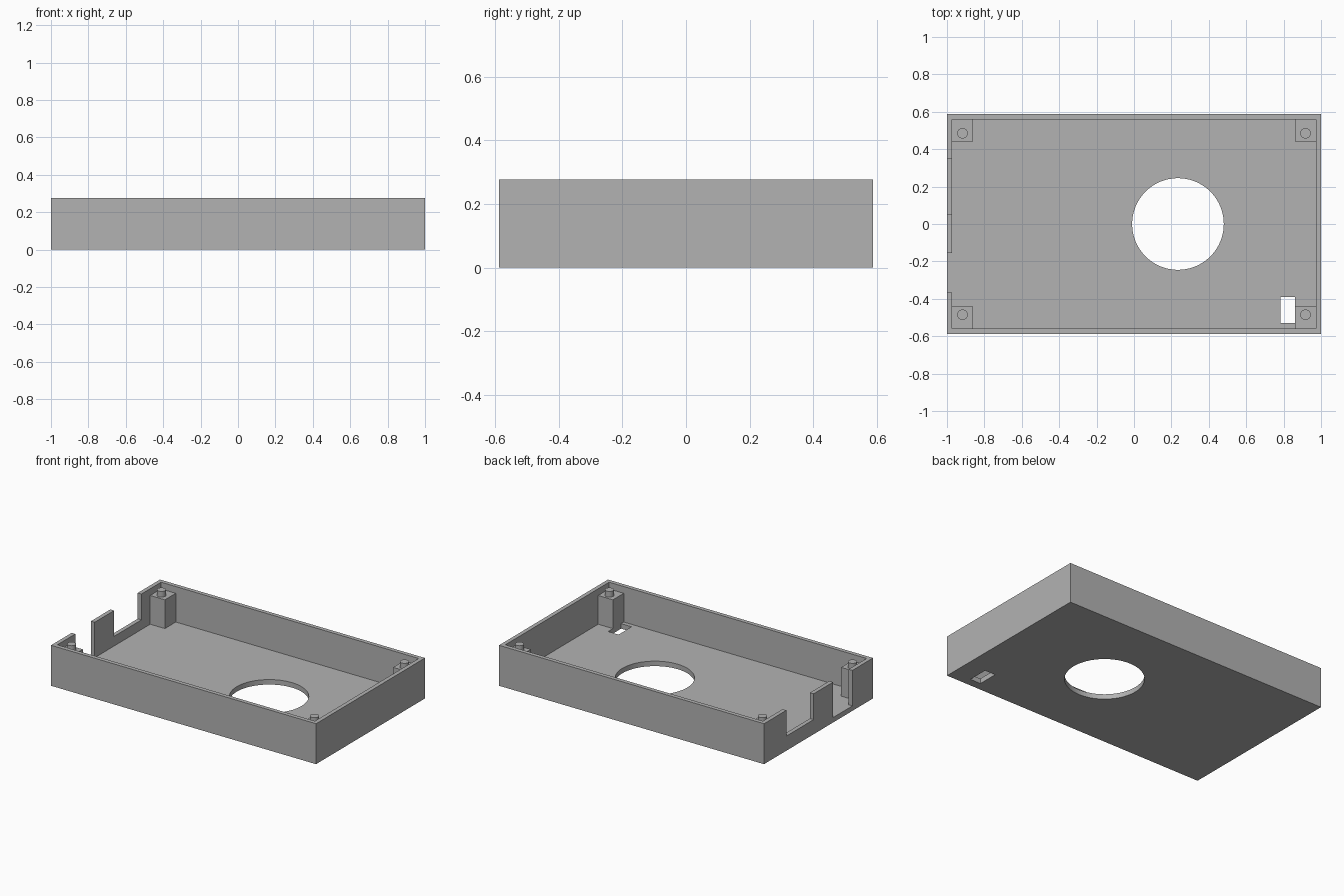
import bpy
import math

if "Cube" in bpy.data.objects:
    bpy.data.objects.remove(bpy.data.objects["Cube"], do_unlink=True)

HALF_X, HALF_Y, HEIGHT = 1.0, 0.587, 0.276
WALL, FLOOR = 0.028, 0.034
POST_TOP, PIN_TOP = 0.23, 0.269

grey = bpy.data.materials.new("plain grey")
grey.use_nodes = True
colour = (0.45, 0.45, 0.45, 1)
grey.diffuse_color = colour
grey.node_tree.nodes["Principled BSDF"].inputs["Base Color"].default_value = colour


def box(name, x, y, z):
    """Box from (min, max) pairs on each axis."""
    spans = (x, y, z)
    bpy.ops.mesh.primitive_cube_add(size=1, location=[(a + b) / 2 for a, b in spans])
    ob = bpy.context.object
    ob.name = name
    ob.scale = [b - a for a, b in spans]
    bpy.ops.object.transform_apply(location=False, rotation=False, scale=True)
    ob.data.materials.append(grey)
    return ob


def cylinder(name, x, y, z, radius, sides):
    bpy.ops.mesh.primitive_cylinder_add(vertices=sides, radius=radius, depth=z[1] - z[0],
                                        location=(x, y, (z[0] + z[1]) / 2))
    ob = bpy.context.object
    ob.name = name
    ob.data.materials.append(grey)
    return ob


def cut(target, cutter):
    cutter.hide_render = True
    mod = target.modifiers.new("cut", 'BOOLEAN')
    mod.operation = 'DIFFERENCE'
    mod.solver = 'EXACT'
    mod.object = cutter
    bpy.context.view_layer.objects.active = target
    bpy.ops.object.modifier_apply(modifier=mod.name)
    bpy.data.objects.remove(cutter, do_unlink=True)


def smooth(ob):
    bpy.ops.object.select_all(action='DESELECT')
    ob.select_set(True)
    bpy.context.view_layer.objects.active = ob
    bpy.ops.object.shade_smooth_by_angle(angle=math.radians(30))


# Open tray: solid block hollowed from above
tray = box("tray", (-HALF_X, HALF_X), (-HALF_Y, HALF_Y), (0, HEIGHT))
inner_x, inner_y = HALF_X - WALL, HALF_Y - WALL
above, below = HEIGHT + 0.1, -0.1
cut(tray, box("cavity_cutter", (-inner_x, inner_x), (-inner_y, inner_y), (FLOOR, above)))

# Two connector notches in the right side wall, one shallow and one down to the floor
notch_x = (-HALF_X - 0.1, -inner_x + 0.01)
cut(tray, box("shallow_notch_cutter", notch_x, (0.053, 0.347), (0.1, above)))
cut(tray, box("deep_notch_cutter", notch_x, (-0.365, -0.156), (FLOOR, above)))

# Round opening and small slot through the floor
cut(tray, cylinder("round_hole_cutter", 0.235, 0, (below, 0.1), 0.245, 96))
cut(tray, box("slot_cutter", (0.782, 0.861), (-0.53, -0.39), (below, 0.1)))
smooth(tray)

# Corner posts with locating pins
for side, sx in (("left", 1), ("right", -1)):
    for end, sy in (("front", -1), ("back", 1)):
        xs = sorted((sx * 0.861, sx * (inner_x + 0.005)))
        ys = sorted((sy * 0.442, sy * (inner_y + 0.005)))
        box(f"{end}_{side}_post", xs, ys, (FLOOR - 0.005, POST_TOP))
        smooth(cylinder(f"{end}_{side}_pin", sx * 0.917, sy * 0.485,
                        (POST_TOP - 0.01, PIN_TOP), 0.028, 32))
